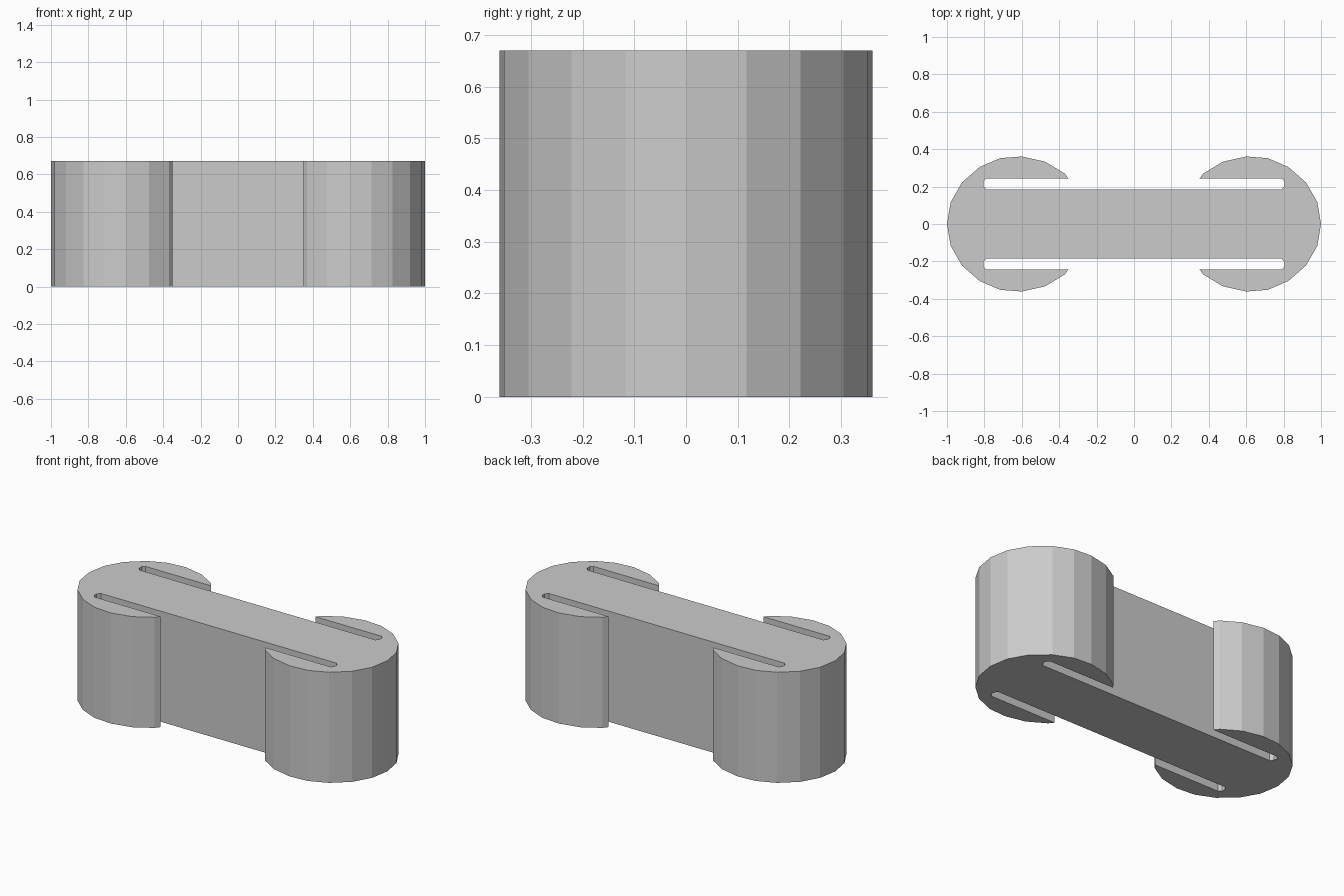
import bpy, bmesh

if "Cube" in bpy.data.objects:
    bpy.data.objects.remove(bpy.data.objects["Cube"])

HEIGHT = 0.67

# Quarter outline: rounded end, hook tip, then the slot beside the bar
quarter = [(0.98, 0.117), (0.92, 0.222), (0.825, 0.305), (0.715, 0.352),
           (0.6, 0.361), (0.475, 0.333), (0.37, 0.27), (0.35, 0.243),
           (0.79, 0.243), (0.805, 0.23), (0.805, 0.203), (0.79, 0.185)]


def mirrored(points, sx, sy):
    return [(x * sx, y * sy) for x, y in points]


# Full outline, counter-clockwise from the right end
outline = ([(1, 0)] + quarter + mirrored(quarter[::-1], -1, 1)
           + [(-1, 0)] + mirrored(quarter, -1, -1)
           + mirrored(quarter[::-1], 1, -1))

# Extrude the outline into the slotted block
bm = bmesh.new()
base = bm.faces.new([bm.verts.new((x, y, 0)) for x, y in outline])
result = bmesh.ops.extrude_face_region(bm, geom=[base], use_keep_orig=True)
top = [g for g in result["geom"] if isinstance(g, bmesh.types.BMVert)]
bmesh.ops.translate(bm, verts=top, vec=(0, 0, HEIGHT))
bmesh.ops.recalc_face_normals(bm, faces=bm.faces[:])
mesh = bpy.data.meshes.new("slotted_connector")
bm.to_mesh(mesh)
bm.free()
connector = bpy.data.objects.new("slotted_connector", mesh)
bpy.context.collection.objects.link(connector)
